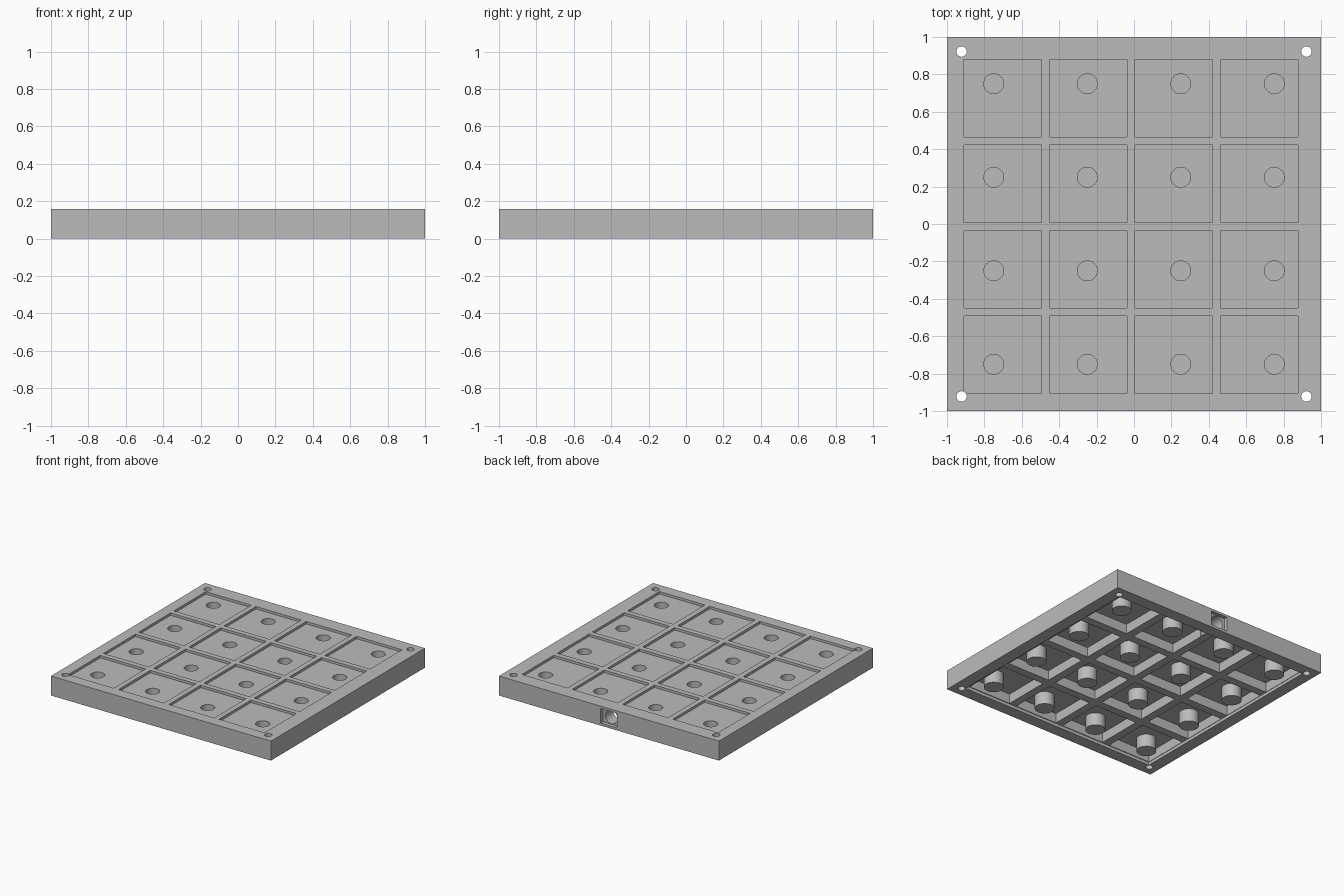
import bpy, bmesh, math
from mathutils import Matrix, Vector

cube = bpy.data.objects.get("Cube")
if cube:
    bpy.data.objects.remove(cube, do_unlink=True)

HEIGHT = 0.16
PITCH = 0.457           # spacing of the square cells
CENTRE = -0.702         # first cell centre on x; y is offset the same way
COL = [CENTRE + PITCH * i for i in range(4)]
ROW = [c + 0.003 for c in COL]
SPOTS = [(x, y) for x in (-0.75, -0.25, 0.25, 0.75) for y in (-0.75, -0.25, 0.25, 0.75)]

grey = bpy.data.materials.new("plain_grey")
grey.use_nodes = True
grey.diffuse_color = (0.5, 0.5, 0.5, 1)
grey.node_tree.nodes["Principled BSDF"].inputs["Base Color"].default_value = (0.5, 0.5, 0.5, 1)


def box(bm, x, y, z0, z1, sx, sy):
    m = Matrix.Translation((x, y, (z0 + z1) / 2)) @ Matrix.Diagonal((sx, sy, z1 - z0, 1))
    bmesh.ops.create_cube(bm, size=1, matrix=m)


def rod(bm, a, b, radius):
    a, b = Vector(a), Vector(b)
    turn = (b - a).to_track_quat('Z', 'Y').to_matrix().to_4x4()
    bmesh.ops.create_cone(bm, cap_ends=True, segments=48, radius1=radius, radius2=radius,
                          depth=(b - a).length, matrix=Matrix.Translation((a + b) / 2) @ turn)


def make(name, build):
    bm = bmesh.new()
    build(bm)
    mesh = bpy.data.meshes.new(name)
    bm.to_mesh(mesh)
    bm.free()
    mesh.materials.append(grey)
    obj = bpy.data.objects.new(name, mesh)
    bpy.context.collection.objects.link(obj)
    return obj


def combine(target, operation, build):
    tool = make("tool", build)
    tool.hide_render = True
    mod = target.modifiers.new("combine", 'BOOLEAN')
    mod.operation, mod.solver, mod.object = operation, 'EXACT', tool
    bpy.context.view_layer.objects.active = target
    bpy.ops.object.modifier_apply(modifier=mod.name)
    bpy.data.objects.remove(tool, do_unlink=True)


# Slab
plate = make("tray_plate", lambda bm: box(bm, 0, 0, 0, HEIGHT, 2, 2))

# Shallow recess inside the underside rim
combine(plate, 'DIFFERENCE', lambda bm: box(bm, 0, 0, -0.1, 0.025, 1.8, 1.8))


# Deep underside cells, leaving a grid of ribs
def cells(bm):
    for x in COL:
        for y in ROW:
            box(bm, x, y, -0.1, 0.105, 0.39, 0.39)


combine(plate, 'DIFFERENCE', cells)


# Round bosses hanging from the cell ceilings
def bosses(bm):
    for x, y in SPOTS:
        rod(bm, (x, y, 0), (x, y, 0.12), 0.075)


combine(plate, 'UNION', bosses)


# Square pockets on the top face
def pockets(bm):
    for x in COL:
        for y in ROW:
            box(bm, x, y, HEIGHT - 0.02, HEIGHT + 0.1, 0.413, 0.413)


combine(plate, 'DIFFERENCE', pockets)


# Blind holes down into the bosses, and through holes in the corners
def holes(bm):
    for x, y in SPOTS:
        rod(bm, (x, y, 0.02), (x, y, 0.3), 0.053)
    for x in (-0.922, 0.922):
        for y in (-0.922, 0.922):
            rod(bm, (x, y, -0.1), (x, y, 0.3), 0.028)


combine(plate, 'DIFFERENCE', holes)

# Socket in the back wall: square recess and round passage
combine(plate, 'DIFFERENCE', lambda bm: box(bm, 0, 1.02, 0.02, 0.14, 0.15, 0.1))
combine(plate, 'DIFFERENCE', lambda bm: rod(bm, (0, 0.8, 0.08), (0, 1.1, 0.08), 0.055))

bpy.ops.object.select_all(action='DESELECT')
plate.select_set(True)
bpy.context.view_layer.objects.active = plate
bpy.ops.object.shade_smooth_by_angle(angle=math.radians(30))
